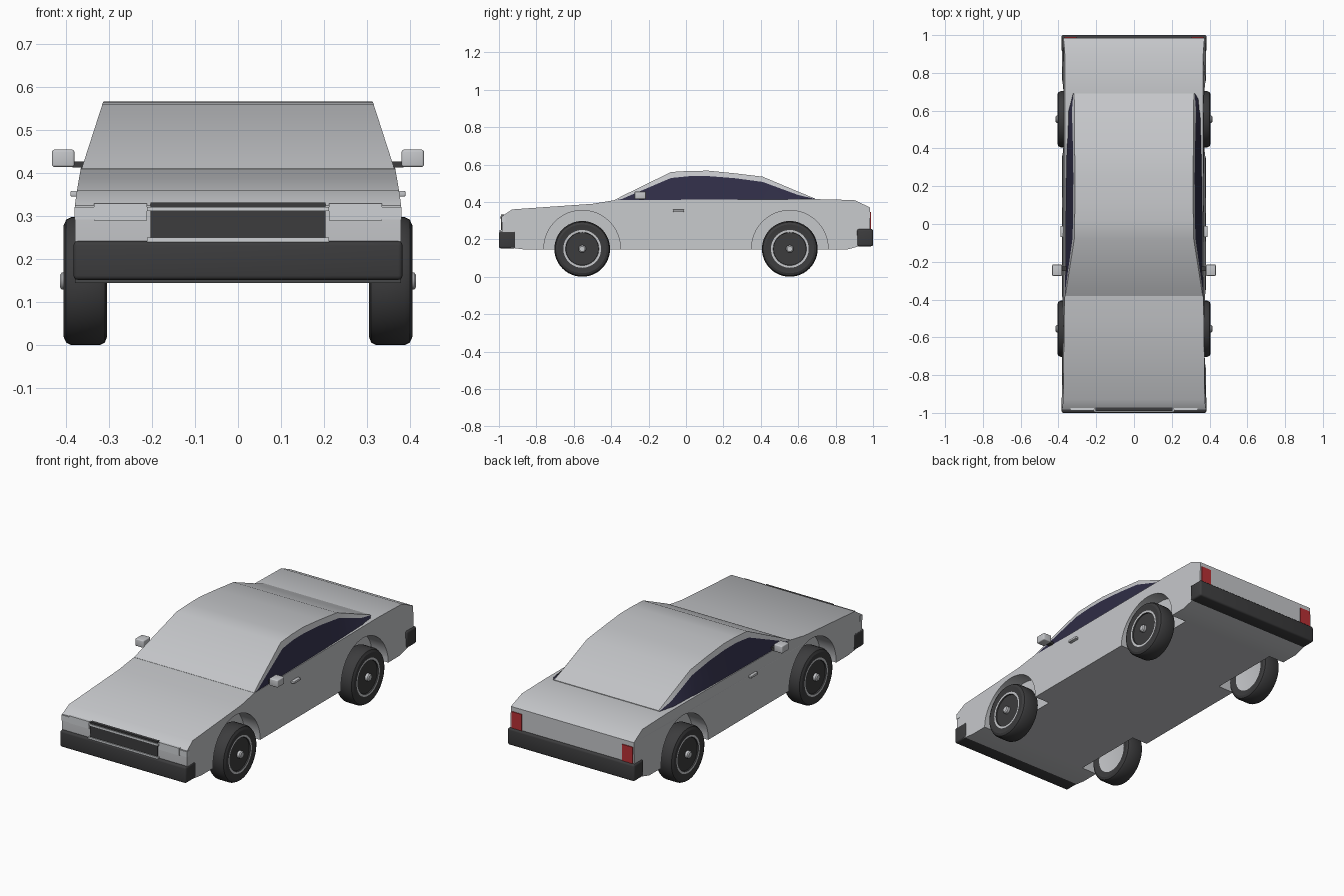
import bpy, bmesh, math
from mathutils import Vector

if "Cube" in bpy.data.objects:
    bpy.data.objects.remove(bpy.data.objects["Cube"])


def material(name, rgb):
    m = bpy.data.materials.new(name)
    m.diffuse_color = (*rgb, 1)
    m.use_nodes = True
    m.node_tree.nodes["Principled BSDF"].inputs["Base Color"].default_value = m.diffuse_color
    return m


SILVER = material("brushed silver", (0.56, 0.57, 0.59))
BLACK = material("black rubber", (0.045, 0.045, 0.047))
GLASS = material("dark glass", (0.028, 0.026, 0.06))
RED = material("tail red", (0.48, 0.03, 0.035))
LAMP = material("lamp silver", (0.62, 0.64, 0.66))


def finish(name, bm, mats, smooth=30):
    bmesh.ops.recalc_face_normals(bm, faces=bm.faces)
    me = bpy.data.meshes.new(name)
    bm.to_mesh(me)
    bm.free()
    ob = bpy.data.objects.new(name, me)
    bpy.context.collection.objects.link(ob)
    for m in mats:
        me.materials.append(m)
    bpy.ops.object.select_all(action='DESELECT')
    ob.select_set(True)
    bpy.context.view_layer.objects.active = ob
    if smooth:
        bpy.ops.object.shade_smooth_by_angle(angle=math.radians(smooth))
    return ob


def box(name, lo, hi, mat, bevel=0.0):
    """Box from corner to corner, with optional rounded edges."""
    bm = bmesh.new()
    bmesh.ops.create_cube(bm, size=1)
    lo, hi = Vector(lo), Vector(hi)
    for v in bm.verts:
        v.co = Vector([(lo[i] + hi[i]) / 2 + v.co[i] * (hi[i] - lo[i]) for i in range(3)])
    if bevel:
        bmesh.ops.bevel(bm, geom=bm.edges[:], offset=bevel, segments=3,
                        profile=0.5, affect='EDGES')
    return finish(name, bm, [mat])


def side_box(name, side, x0, x1, y, z, mat, bevel=0.0):
    xs = sorted((side * x0, side * x1))
    return box(name, (xs[0], y[0], z[0]), (xs[1], y[1], z[1]), mat, bevel)


def lathe(name, profile, mats, centre, side, n=48):
    """Revolve (radius, x, material) points about the axle."""
    bm = bmesh.new()
    rings = []
    for r, x, _ in profile:
        rings.append([bm.verts.new((side * x, centre[0] + r * math.cos(2 * math.pi * i / n),
                                    centre[1] + r * math.sin(2 * math.pi * i / n)))
                      for i in range(n)])
    for k in range(len(rings) - 1):
        for i in range(n):
            j = (i + 1) % n
            f = bm.faces.new((rings[k][i], rings[k][j], rings[k + 1][j], rings[k + 1][i]))
            f.material_index = profile[k][2]
    for ring, p in ((rings[0], profile[0]), (rings[-1], profile[-1])):
        bm.faces.new(ring).material_index = 1
    return finish(name, bm, mats)


WHEEL_Y, WHEEL_Z = 0.555, 0.149

# Body: side profile extruded across, leaning in above the waist
profile = [(-0.86, 0.145), (-0.975, 0.16), (-0.985, 0.25), (-0.982, 0.325), (-0.93, 0.36),
           (-0.5, 0.39), (-0.38, 0.41), (0.69, 0.415), (0.9, 0.41), (0.985, 0.37),
           (0.985, 0.18), (0.86, 0.145)]
bm = bmesh.new()
sides = [[bm.verts.new((s * (0.38 - max(0, z - 0.33) * 0.17), y, z)) for y, z in profile]
         for s in (-1, 1)]
bm.faces.new(sides[0])
bm.faces.new(sides[1])
for i in range(len(profile)):
    j = (i + 1) % len(profile)
    bm.faces.new((sides[0][i], sides[0][j], sides[1][j], sides[1][i]))
body = finish("body", bm, [SILVER], 0)

# Wheel arches cut into the body
for s in (-1, 1):
    for y in (-WHEEL_Y, WHEEL_Y):
        cutter = lathe("arch_cutter", [(0.205, 0.285, 0), (0.205, 0.5, 0)],
                       [SILVER, SILVER], (y, 0.15), s)
        cutter.hide_render = True
        mod = body.modifiers.new("arch", 'BOOLEAN')
        mod.operation = 'DIFFERENCE'
        mod.solver = 'EXACT'
        mod.object = cutter
        bpy.context.view_layer.objects.active = body
        bpy.ops.object.modifier_apply(modifier=mod.name)
        bpy.data.objects.remove(cutter)
bpy.ops.object.select_all(action='DESELECT')
body.select_set(True)
bpy.context.view_layer.objects.active = body
bpy.ops.object.shade_smooth_by_angle(angle=math.radians(30))

# Cabin: columns of (y, roof z, glass top z, roof half width, sill half width)
columns = [(-0.38, 0.411, 0.409, 0.364, 0.366), (-0.345, 0.43, 0.415, 0.358, 0.366),
           (-0.08, 0.56, 0.528, 0.316, 0.365), (0.02, 0.566, 0.538, 0.314, 0.364),
           (0.12, 0.567, 0.538, 0.313, 0.363), (0.26, 0.553, 0.527, 0.313, 0.361),
           (0.41, 0.535, 0.507, 0.314, 0.358), (0.60, 0.455, 0.437, 0.315, 0.353),
           (0.69, 0.418, 0.416, 0.317, 0.345)]
bm = bmesh.new()
rows = []
for y, zr, zg, xr, xs in columns:
    sill = 0.405
    xg = xs + (xr - xs) * (zg - sill) / (zr - sill)
    half = [(xs, sill), (xg, zg), (xr, zr)]
    pts = [(-x, z) for x, z in half] + [(x, z) for x, z in reversed(half)]
    rows.append([bm.verts.new((x, y, z)) for x, z in pts])
for a, b in zip(rows, rows[1:]):
    for k in range(6):
        j = (k + 1) % 6
        f = bm.faces.new((a[k], a[j], b[j], b[k]))
        f.material_index = 1 if k in (0, 4) else 0
bm.faces.new(rows[0])
bm.faces.new(rows[-1])
finish("cabin", bm, [SILVER, GLASS], 25)

# Wheels: tyre, silver rim ring, dark disc, silver hub
wheel = [(0.1, 0.312, 0), (0.13, 0.305, 0), (0.143, 0.31, 0), (0.149, 0.322, 0),
         (0.149, 0.388, 0), (0.143, 0.4, 0), (0.13, 0.406, 0), (0.101, 0.402, 1),
         (0.089, 0.402, 0), (0.087, 0.396, 0), (0.02, 0.396, 1), (0.02, 0.41, 1),
         (0.014, 0.415, 1)]
for s, side in ((-1, "left"), (1, "right")):
    for y, end in ((-WHEEL_Y, "front"), (WHEEL_Y, "rear")):
        lathe(f"{end}_{side}_wheel", wheel, [BLACK, SILVER], (y, WHEEL_Z), s)

    # Mirror, door handle and lamps
    side_box(f"{side}_mirror", s, 0.381, 0.433, (-0.275, -0.215), (0.415, 0.455), SILVER, 0.005)
    side_box(f"{side}_mirror_stem", s, 0.345, 0.385, (-0.25, -0.225), (0.413, 0.428), BLACK)
    side_box(f"{side}_door_handle", s, 0.37, 0.39, (-0.07, -0.01), (0.346, 0.359), SILVER, 0.003)
    side_box(f"{side}_headlight", s, 0.212, 0.335, (-0.988, -0.962), (0.29, 0.33), LAMP)
    side_box(f"{side}_corner_lamp", s, 0.335, 0.381, (-0.986, -0.965), (0.292, 0.322), LAMP)
    side_box(f"{side}_tail_light", s, 0.305, 0.367, (0.98, 0.99), (0.25, 0.345), RED)

# Bumpers
box("front_bumper", (-0.383, -1.0, 0.152), (0.383, -0.91, 0.242), BLACK, 0.01)
box("rear_bumper", (-0.385, 0.915, 0.163), (0.385, 1.0, 0.255), BLACK, 0.01)

# Grille with trim strips
box("grille", (-0.204, -0.99, 0.24), (0.204, -0.96, 0.332), BLACK)
box("grille_top_trim", (-0.212, -0.994, 0.312), (0.212, -0.975, 0.322), LAMP)
box("grille_bottom_trim", (-0.212, -0.996, 0.238), (0.212, -0.975, 0.25), LAMP)
